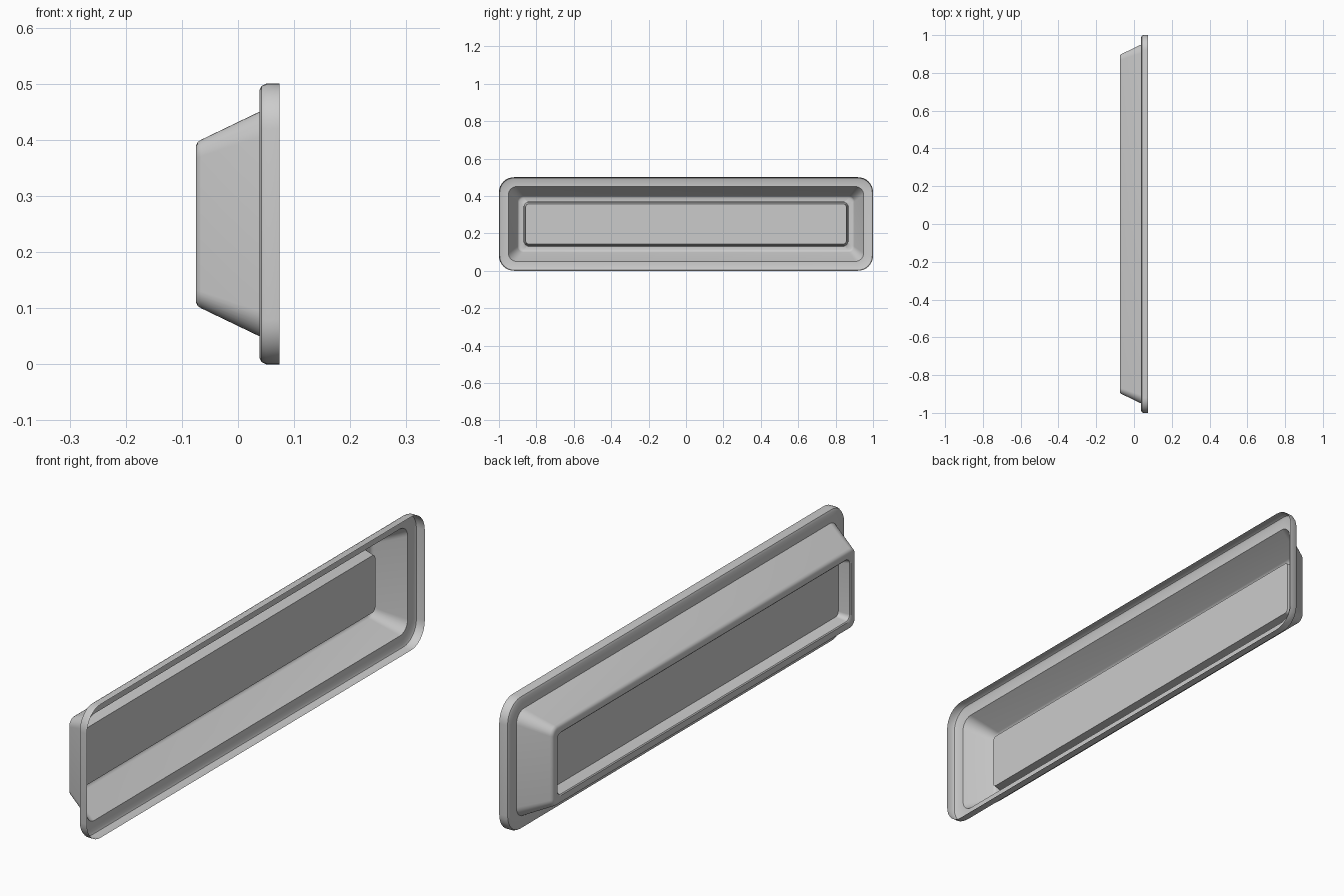
import bpy, bmesh, math

if "Cube" in bpy.data.objects:
    bpy.data.objects.remove(bpy.data.objects["Cube"])

SEG = 8          # steps per rounded corner
ZC = 0.25        # height of the centre line


def rounded_loop(bm, x, inset, r):
    """Rounded rectangle in the YZ plane, inset from the outer 2 x 0.5 outline."""
    hy, hz = 1.0 - inset - r, 0.25 - inset - r
    verts = []
    for k, (sy, sz) in enumerate(((1, 1), (-1, 1), (-1, -1), (1, -1))):
        for i in range(SEG + 1):
            a = math.pi / 2 * (k + i / SEG)
            verts.append(bm.verts.new((x, sy * hy + r * math.cos(a),
                                       ZC + sz * hz + r * math.sin(a))))
    return verts


def pressed_sheet(name, profile):
    """Thin pressed shell: bridge successive loops, then close the last one."""
    bm = bmesh.new()
    loops = [rounded_loop(bm, *p) for p in profile]
    for a, b in zip(loops, loops[1:]):
        n = len(a)
        for i in range(n):
            j = (i + 1) % n
            bm.faces.new((a[i], b[i], b[j], a[j]))
    bm.faces.new(loops[-1])
    bmesh.ops.recalc_face_normals(bm, faces=bm.faces)
    # outside of the pressing faces -x
    bm.faces.ensure_lookup_table()
    if bm.faces[-1].normal.x > 0:
        bmesh.ops.reverse_faces(bm, faces=bm.faces)
    me = bpy.data.meshes.new(name)
    bm.to_mesh(me)
    bm.free()
    ob = bpy.data.objects.new(name, me)
    bpy.context.collection.objects.link(ob)
    bpy.context.view_layer.objects.active = ob
    ob.select_set(True)
    bpy.ops.object.shade_smooth_by_angle(angle=math.radians(35))
    return ob


# (x, inset from outer outline, corner radius)
pressed_sheet("recessed_tray", [
    (0.074, 0.000, 0.080),    # open front edge of the lip
    (0.050, 0.000, 0.080),    # lip wall
    (0.042, 0.004, 0.076),    # rounded lip edge
    (0.038, 0.012, 0.068),
    (0.038, 0.050, 0.045),    # flat flange
    (-0.066, 0.100, 0.030),   # tapered wall
    (-0.072, 0.104, 0.027),   # rounded rear rim
    (-0.075, 0.111, 0.024),
    (-0.075, 0.131, 0.022),   # flat rear rim
    (-0.072, 0.135, 0.020),
    (-0.031, 0.143, 0.016),   # raised centre panel
])
